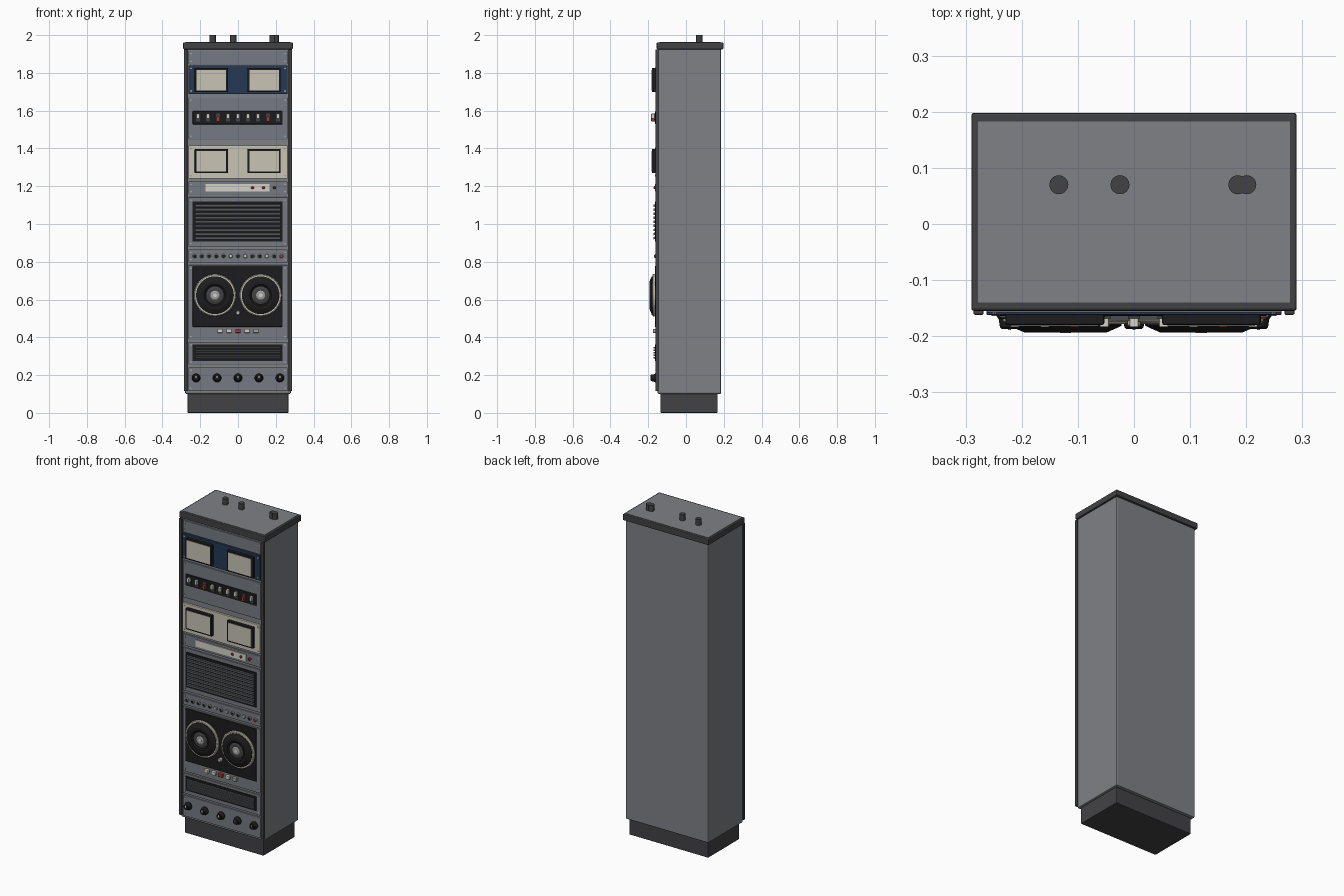
import bpy, bmesh, math

cube = bpy.data.objects.get("Cube")
if cube:
    bpy.data.objects.remove(cube, do_unlink=True)


def material(name, r, g, b):
    m = bpy.data.materials.new(name)
    m.use_nodes = True
    m.diffuse_color = (r, g, b, 1)
    m.node_tree.nodes["Principled BSDF"].inputs["Base Color"].default_value = (r, g, b, 1)
    return m


GREY = material("cabinet grey", 0.21, 0.22, 0.235)
PANEL = material("panel grey", 0.18, 0.195, 0.22)
DARK = material("dark trim", 0.055, 0.055, 0.06)
BLACK = material("black", 0.012, 0.012, 0.013)
SLAT = material("slat grey", 0.09, 0.095, 0.105)
BLUE = material("navy blue", 0.018, 0.04, 0.09)
CREAM = material("cream", 0.58, 0.55, 0.46)
WHITE = material("ivory", 0.66, 0.64, 0.58)
RED = material("red", 0.42, 0.035, 0.025)
METAL = material("metal", 0.36, 0.36, 0.36)


def finish(name, bm, mat):
    bmesh.ops.recalc_face_normals(bm, faces=bm.faces)
    me = bpy.data.meshes.new(name)
    bm.to_mesh(me)
    bm.free()
    me.materials.append(mat)
    ob = bpy.data.objects.new(name, me)
    bpy.context.collection.objects.link(ob)
    return ob


def box(name, x, y, z, mat, bevel=0.0):
    """Box from (min, max) ranges, optionally with chamfered edges."""
    bm = bmesh.new()
    bmesh.ops.create_cube(bm, size=1)
    for v in bm.verts:
        v.co = [r[0] if c < 0 else r[1] for r, c in zip((x, y, z), v.co)]
    if bevel:
        bmesh.ops.bevel(bm, geom=bm.edges[:], offset=bevel, segments=2,
                        profile=0.5, affect='EDGES')
    return finish(name, bm, mat)


def lathe(name, x, z, profile, mat, sides=16):
    """Turned part on the front: profile of (radius, y), closed at both ends."""
    bm = bmesh.new()
    rings = []
    for r, y in profile:
        rings.append([bm.verts.new((x + r * math.cos(a), y, z + r * math.sin(a)))
                      for a in (math.tau * i / sides for i in range(sides))])
    for a, b in zip(rings, rings[1:]):
        for i in range(sides):
            j = (i + 1) % sides
            bm.faces.new((a[i], a[j], b[j], b[i]))
    bm.faces.new(rings[0])
    bm.faces.new(rings[-1])
    return finish(name, bm, mat)


def around(c, half):
    return (c - half, c + half)


FACE = -0.158   # front of the rack panels


def panel(name, z, mat=PANEL, front=FACE):
    box(name, (-0.263, 0.263), (front, -0.145), z, mat, 0.002)
    for sx in (-1, 1):
        for h in (z[0] + 0.016, z[1] - 0.016):
            lathe(name + "_screw", sx * 0.249, h,
                  [(0.005, front + 0.002), (0.005, front - 0.002)], METAL, 8)


# Cabinet shell
box("base", (-0.267, 0.267), (-0.135, 0.167), (0, 0.105), DARK, 0.004)
box("cabinet", (-0.28, 0.28), (-0.15, 0.186), (0.1, 1.93), GREY, 0.007)
box("top_cap", (-0.29, 0.29), (-0.155, 0.198), (1.925, 1.962), DARK, 0.005)
box("top_lid", (-0.278, 0.278), (-0.14, 0.183), (1.95, 1.964), GREY)
for s in (-1, 1):
    box("front_rail", sorted((s * 0.268, s * 0.286)), (-0.162, -0.145), (0.115, 1.925), DARK, 0.003)

# Stubs on the roof
for x in (-0.134, -0.025, 0.185, 0.201):
    bm = bmesh.new()
    bmesh.ops.create_cone(bm, cap_ends=True, segments=16, radius1=0.017, radius2=0.017, depth=0.045)
    bmesh.ops.translate(bm, verts=bm.verts, vec=(x, 0.07, 1.9775))
    finish("roof_stub", bm, DARK)

# Rack panels
panel("blank_panel", (1.845, 1.918))
panel("upper_meter_panel", (1.688, 1.84), BLUE, -0.162)
panel("switch_panel", (1.448, 1.672))
panel("lower_meter_panel", (1.24, 1.416), CREAM, -0.162)
panel("indicator_panel", (1.156, 1.226))
panel("vent_panel", (0.88, 1.142))
panel("jack_panel", (0.795, 0.866))
panel("deck_panel", (0.388, 0.782))
panel("lower_vent_panel", (0.253, 0.376))
panel("knob_panel", (0.115, 0.241))

# Meters
for zc in (1.762, 1.333):
    for x in (-0.141, 0.138):
        box("meter_frame", around(x, 0.088), (-0.18, -0.155), around(zc, 0.064), BLACK, 0.004)
        box("meter_face", around(x, 0.078), (-0.182, -0.175), around(zc, 0.054), CREAM)

# Switch row
box("switch_strip", (-0.24, 0.236), (-0.164, -0.155), (1.528, 1.597), BLACK, 0.002)
for i in range(9):
    x = (i - 4) * 0.053
    red = i in (2, 7)
    zc = 1.556 if red else 1.571
    box("switch_socket", around(x, 0.011), (-0.169, -0.16), around(1.564, 0.022), DARK)
    box("switch_lever", around(x, 0.008), (-0.184, -0.16), around(zc, 0.013),
        RED if red else WHITE, 0.002)

# Indicator strip and lamps
box("indicator_strip", (-0.172, 0.167), (-0.163, -0.155), (1.172, 1.212), WHITE)
for x in (0.077, 0.135, 0.193):
    lathe("indicator_lamp", x, 1.192, [(0.008, -0.155), (0.008, -0.168), (0.004, -0.171)], RED, 12)


# Louvred vents
def vent(z0, z1, count):
    box("vent_recess", (-0.24, 0.236), (-0.163, -0.155), (z0, z1), BLACK)
    step = (z1 - z0 - 0.02) / count
    for i in range(count):
        zc = z0 + 0.01 + (i + 0.5) * step
        slat = box("vent_slat", (-0.228, 0.224), (-0.172, -0.16), around(zc, step * 0.3), SLAT)
        for v in slat.data.vertices:      # tip the front edge down
            if v.co.y < -0.17:
                v.co.z -= step * 0.12


vent(0.907, 1.12, 9)
vent(0.276, 0.362, 5)

# Jack row
for i in range(13):
    x = -0.23 + i * 0.0383
    lathe("jack_ring", x, 0.83, [(0.011, -0.155), (0.011, -0.164), (0.008, -0.167)], METAL, 12)
    lathe("jack_center", x, 0.83, [(0.0075, -0.16), (0.0075, -0.169)],
          RED if i == 12 else WHITE if i in (5, 7, 10) else BLACK, 10)

# Tape deck
box("deck_plate", (-0.24, 0.236), (-0.165, -0.155), (0.456, 0.777), BLACK, 0.002)
for x in (-0.122, 0.12):
    zc = 0.623
    lathe("reel_rim", x, zc, [(0.108, -0.16), (0.112, -0.168), (0.112, -0.174), (0.107, -0.178)],
          CREAM, 40)
    lathe("reel_disc", x, zc, [(0.1, -0.17), (0.1, -0.181), (0.09, -0.186), (0.074, -0.193),
                               (0.058, -0.193), (0.05, -0.187)], BLACK, 40)
    lathe("reel_hub", x, zc, [(0.046, -0.18), (0.046, -0.188), (0.036, -0.191)], DARK, 32)
    lathe("reel_cap", x, zc, [(0.024, -0.185), (0.024, -0.191), (0.018, -0.193)], METAL, 20)
    lathe("reel_spindle", x, zc, [(0.01, -0.19), (0.01, -0.194)], WHITE, 12)
lathe("tape_roller", 0, 0.53, [(0.012, -0.16), (0.012, -0.18), (0.009, -0.183)], CREAM, 16)
for i, mat in enumerate((WHITE, WHITE, RED, WHITE, METAL)):
    box("deck_button", around((i - 2) * 0.0475, 0.014), (-0.176, -0.155),
        around(0.434, 0.01), mat, 0.002)

# Control knobs
for i in range(5):
    x = (i - 2) * 0.111
    lathe("control_knob", x, 0.185, [(0.023, -0.155), (0.023, -0.164), (0.019, -0.17),
                                     (0.017, -0.184), (0.014, -0.187)], BLACK, 20)
    box("knob_pointer", around(x, 0.0025), (-0.189, -0.185), (0.184, 0.198), WHITE)
